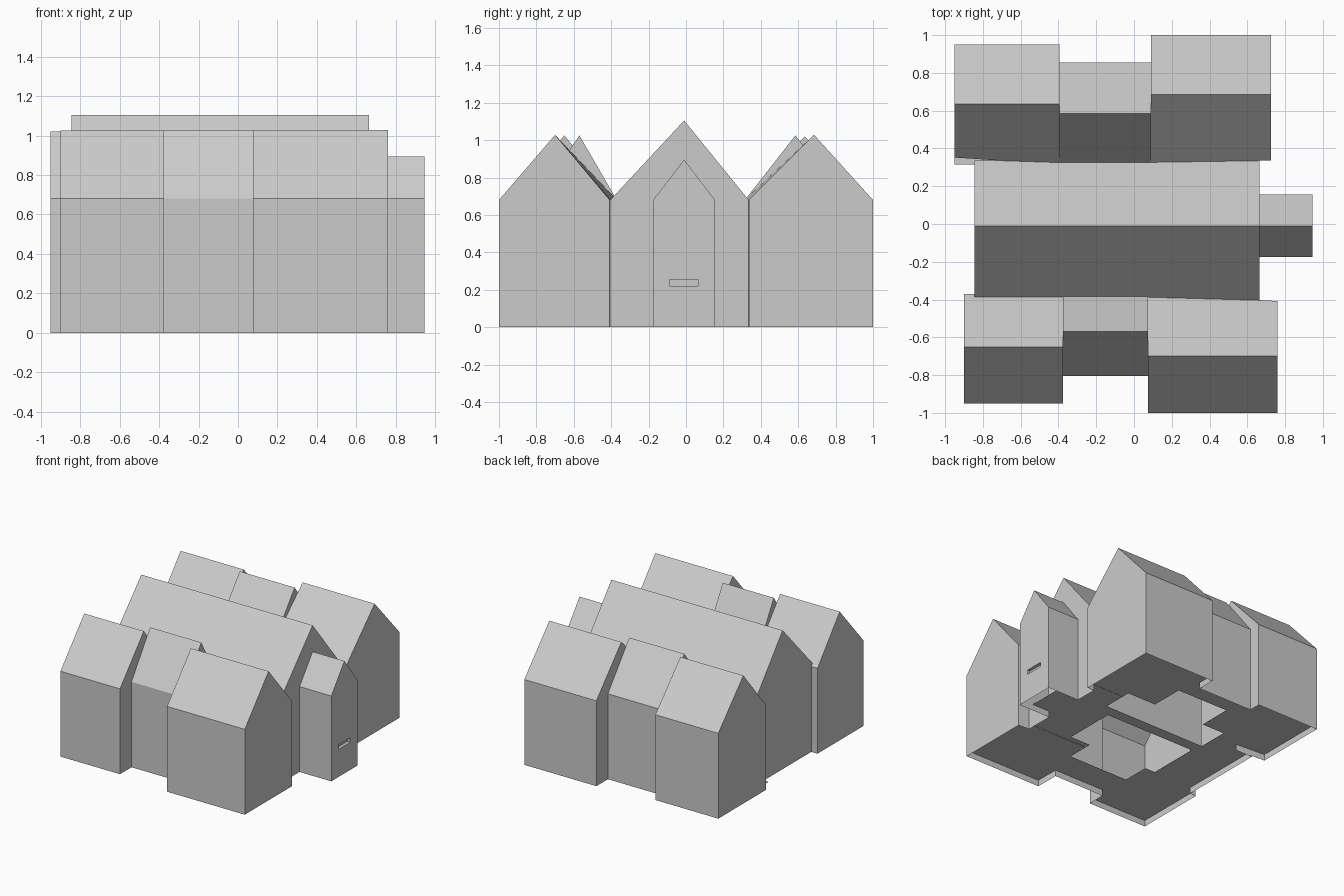
import bpy, bmesh

if "Cube" in bpy.data.objects:
    bpy.data.objects.remove(bpy.data.objects["Cube"])

EAVE = 0.68


def make_object(name, bm):
    bmesh.ops.recalc_face_normals(bm, faces=bm.faces)
    me = bpy.data.meshes.new(name)
    bm.to_mesh(me)
    bm.free()
    ob = bpy.data.objects.new(name, me)
    bpy.context.collection.objects.link(ob)
    return ob


def gable(name, x0, x1, outer, ridge, inner0, inner1, top):
    """Gabled block with its ridge along x; the inner wall may run askew."""
    bm = bmesh.new()
    ends = []
    for x, inner in ((x0, inner0), (x1, inner1)):
        prof = [(outer, 0), (outer, EAVE), (ridge, top), (inner, EAVE), (inner, 0)]
        ends.append([bm.verts.new((x, y, z)) for y, z in prof])
    a, b = ends
    bm.faces.new(a)
    bm.faces.new(b[::-1])
    for i in range(5):
        j = (i + 1) % 5
        bm.faces.new((a[i], b[i], b[j], a[j]))
    return make_object(name, bm)


def apply_boolean(ob, other, operation):
    mod = ob.modifiers.new("cut", 'BOOLEAN')
    mod.operation = operation
    mod.solver = 'EXACT'
    mod.object = other
    bpy.context.view_layer.objects.active = ob
    bpy.ops.object.modifier_apply(modifier=mod.name)
    bpy.data.objects.remove(other)


# Main hall, porch and the six wings
blocks = [
    ("main_hall", -0.845, 0.665, -0.405, -0.01, 0.335, 0.335, 1.105),
    ("porch", 0.60, 0.945, -0.175, -0.01, 0.155, 0.155, 0.895),
    ("front_left_wing", -0.90, -0.375, -0.95, -0.65, -0.37, -0.37, 1.025),
    ("front_middle_wing", -0.375, 0.075, -0.805, -0.57, -0.37, -0.37, 1.025),
    ("front_right_wing", 0.075, 0.76, -1.0, -0.70, -0.37, -0.408, 1.028),
    ("back_left_wing", -0.95, -0.395, 0.95, 0.635, 0.352, 0.315, 1.02),
    ("back_middle_wing", -0.395, 0.09, 0.855, 0.585, 0.315, 0.315, 1.025),
    ("back_right_wing", 0.09, 0.725, 1.0, 0.685, 0.315, 0.337, 1.028),
]
building = gable(*blocks[0])
for spec in blocks[1:]:
    apply_boolean(building, gable(*spec), 'UNION')
building.name = "building_shell"

# Narrow slot above the porch door
bm = bmesh.new()
bmesh.ops.create_cube(bm, size=1)
for v in bm.verts:
    v.co = (0.945 + v.co.x * 0.05, -0.012 + v.co.y * 0.15, 0.238 + v.co.z * 0.036)
apply_boolean(building, make_object("slot_cutter", bm), 'DIFFERENCE')

# Open the shell underneath
bm = bmesh.new()
bm.from_mesh(building.data)
under = [f for f in bm.faces if max(v.co.z for v in f.verts) < 0.005]
bmesh.ops.delete(bm, geom=under, context='FACES')
bm.to_mesh(building.data)
bm.free()

# Recessed floor: grid cells inside the footprints, outside the openings
rooms = [(b[1], b[2], min(b[3], b[6]), max(b[3], b[6])) for b in blocks]
rooms[1] = (0.60, 0.82, -0.175, 0.155)
holes = [(-0.52, 0.39, 0.15, 0.40), (-0.32, 0.135, 0.40, 0.67),
         (-0.50, 0.30, -0.36, 0.06), (-0.41, 0.12, -0.58, -0.36)]


def inside(x, y, rects):
    return any(r[0] < x < r[1] and r[2] < y < r[3] for r in rects)


xs = sorted({v for r in rooms + holes for v in r[:2]})
ys = sorted({v for r in rooms + holes for v in r[2:]})
bm = bmesh.new()
for x0, x1 in zip(xs, xs[1:]):
    for y0, y1 in zip(ys, ys[1:]):
        cx, cy = (x0 + x1) / 2, (y0 + y1) / 2
        if inside(cx, cy, rooms) and not inside(cx, cy, holes):
            corners = ((x0, y0), (x0, y1), (x1, y1), (x1, y0))
            bm.faces.new([bm.verts.new((x, y, 0.05)) for x, y in corners])
bmesh.ops.remove_doubles(bm, verts=bm.verts, dist=0.0001)
make_object("floor", bm)

# Partition standing between the floor openings
bm = bmesh.new()
bmesh.ops.create_cube(bm, size=1)
for v in bm.verts:
    v.co = (-0.065 + v.co.x * 0.91, 0.14 + v.co.y * 0.02, 0.365 + v.co.z * 0.63)
make_object("inner_partition", bm)
